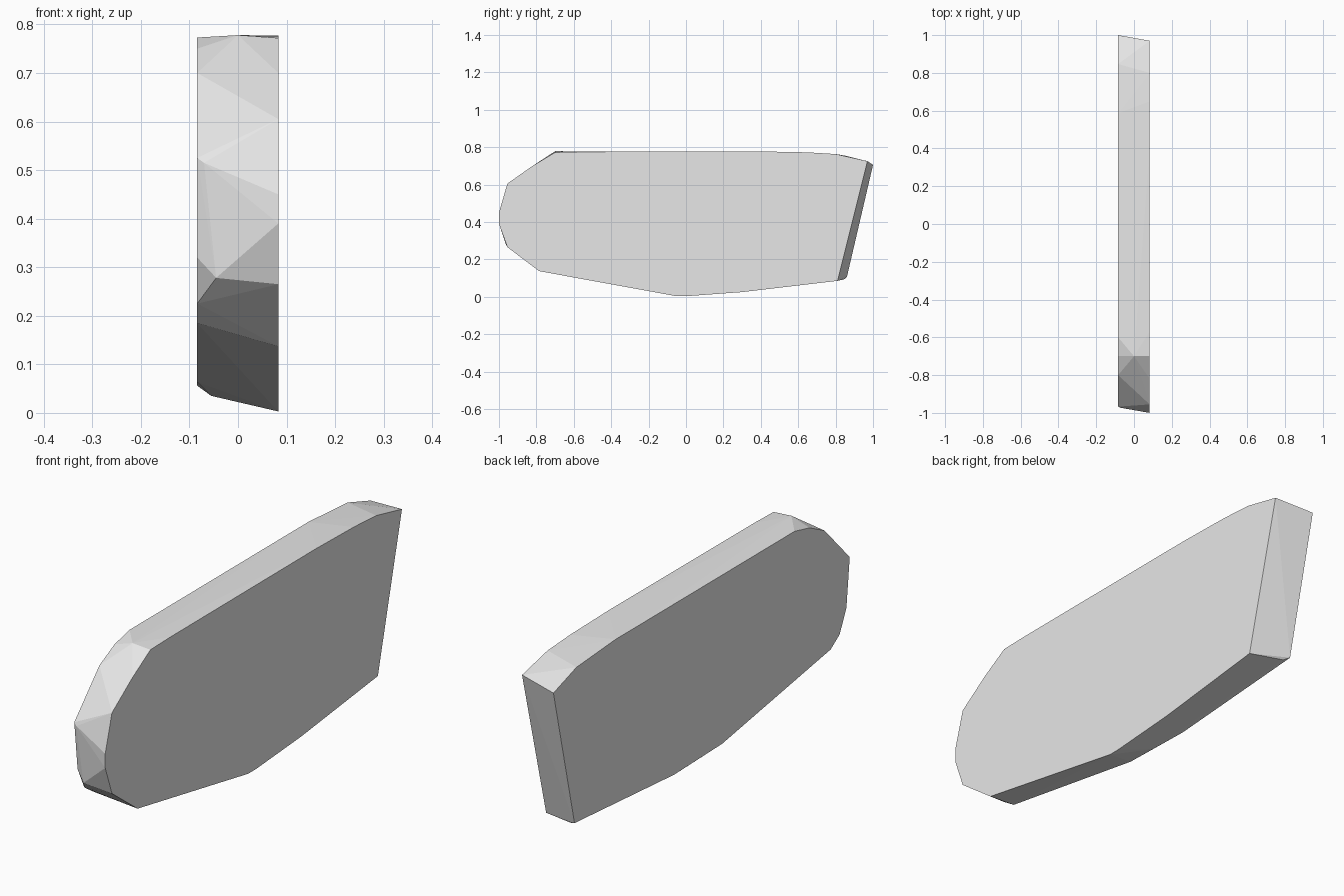
import bpy, bmesh, math

if "Cube" in bpy.data.objects:
    bpy.data.objects.remove(bpy.data.objects["Cube"])

# Outlines (y, z) of the two flat sides; the left one is slightly smaller and skewed
right_outline = [(-1.0, 0.45), (-0.955, 0.605), (-0.82, 0.70), (-0.70, 0.772), (-0.57, 0.775),
                 (0.40, 0.777), (0.65, 0.772), (0.80, 0.763), (0.97, 0.725), (0.81, 0.085),
                 (0.30, 0.025), (0.0, 0.003), (-0.05, 0.003), (-0.785, 0.137),
                 (-0.955, 0.265), (-1.0, 0.39)]
left_outline = [(-0.967, 0.525), (-0.80, 0.70), (-0.70, 0.75), (-0.60, 0.773), (0.587, 0.773),
                (0.847, 0.755), (1.0, 0.705), (0.86, 0.105), (0.20, 0.056), (-0.12, 0.064),
                (-0.84, 0.185), (-0.90, 0.225), (-0.945, 0.32)]
# Extra corners on the rim between the two sides
rim_corners = [(0.0, -0.70, 0.778), (-0.045, -0.962, 0.278), (-0.07, -0.973, 0.515),
               (-0.055, 0.05, 0.035), (-0.06, 0.845, 0.093)]

grey = bpy.data.materials.new("light_grey")
grey.diffuse_color = (0.8, 0.8, 0.8, 1)
grey.use_nodes = True
grey.node_tree.nodes["Principled BSDF"].inputs["Base Color"].default_value = grey.diffuse_color

# Slab: convex shell around both outlines
bm = bmesh.new()
for y, z in right_outline:
    bm.verts.new((0.083, y, z))
for y, z in left_outline:
    bm.verts.new((-0.084, y, z))
for corner in rim_corners:
    bm.verts.new(corner)
hull = bmesh.ops.convex_hull(bm, input=bm.verts[:])
loose = [v for v in bm.verts if not v.link_faces]
bmesh.ops.delete(bm, geom=loose, context='VERTS')
# Merge the triangles of each flat side into one face
bmesh.ops.dissolve_limit(bm, angle_limit=math.radians(0.1), verts=bm.verts[:], edges=bm.edges[:])
bmesh.ops.recalc_face_normals(bm, faces=bm.faces[:])

mesh = bpy.data.meshes.new("slab")
bm.to_mesh(mesh)
bm.free()
mesh.materials.append(grey)
slab = bpy.data.objects.new("slab", mesh)
bpy.context.collection.objects.link(slab)
